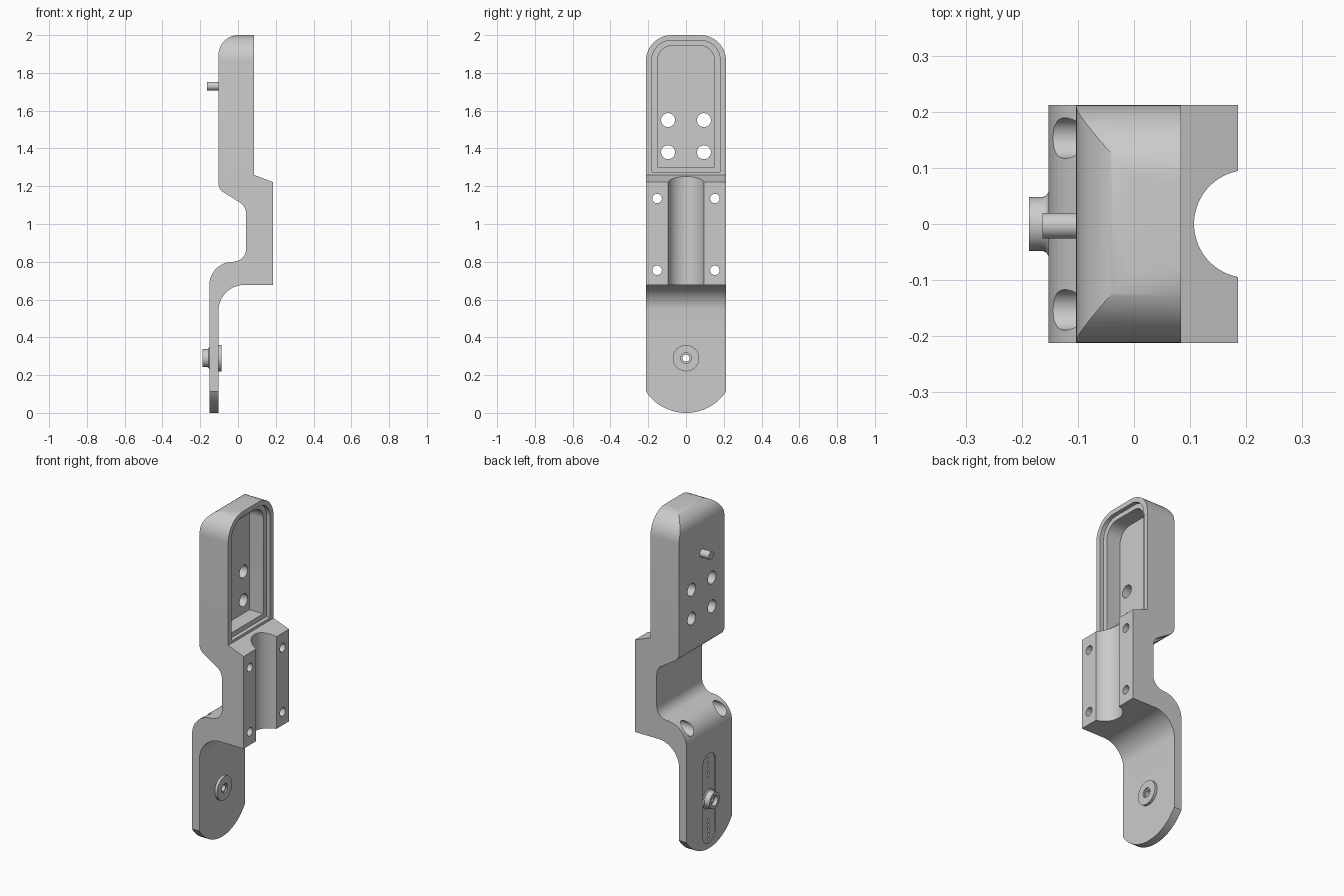
import bpy, bmesh
from math import sin, cos, tan, pi, radians
from mathutils import Vector

cube = bpy.data.objects.get("Cube")
if cube:
    bpy.data.objects.remove(cube, do_unlink=True)

GREY = (0.6, 0.6, 0.6, 1)
grey = bpy.data.materials.new("plain grey")
grey.use_nodes = True
grey.diffuse_color = GREY
grey.node_tree.nodes["Principled BSDF"].inputs["Base Color"].default_value = GREY


def make_object(name, bm):
    bmesh.ops.recalc_face_normals(bm, faces=bm.faces)
    mesh = bpy.data.meshes.new(name)
    bm.to_mesh(mesh)
    bm.free()
    mesh.materials.append(grey)
    ob = bpy.data.objects.new(name, mesh)
    bpy.context.collection.objects.link(ob)
    return ob


def rounded(corners, steps=12):
    """Outline from (u, v, radius) corners."""
    out = []
    for i, (u, v, r) in enumerate(corners):
        p = Vector((u, v))
        if r == 0:
            out.append(p)
            continue
        a = (Vector(corners[i - 1][:2]) - p).normalized()
        b = (Vector(corners[(i + 1) % len(corners)][:2]) - p).normalized()
        half = a.angle(b) / 2
        centre = p + (a + b).normalized() * r / sin(half)
        start = (p + a * r / tan(half) - centre).normalized()
        end = (p + b * r / tan(half) - centre).normalized()
        out += [centre + start.slerp(end, k / steps).normalized() * r for k in range(steps + 1)]
    return out


def circle(u, v, r, n=40):
    return [Vector((u + r * cos(2 * pi * k / n), v + r * sin(2 * pi * k / n))) for k in range(n)]


def prism(name, outline, axis, lo, hi):
    """Extrude an outline along the x, y or z axis."""
    place = {"x": lambda p, d: (d, p.x, p.y),
             "y": lambda p, d: (p.x, d, p.y),
             "z": lambda p, d: (p.x, p.y, d)}[axis]
    bm = bmesh.new()
    a = [bm.verts.new(place(p, lo)) for p in outline]
    b = [bm.verts.new(place(p, hi)) for p in outline]
    bm.faces.new(a)
    bm.faces.new(b)
    for i in range(len(a)):
        bm.faces.new((a[i - 1], a[i], b[i], b[i - 1]))
    return make_object(name, bm)


def lathe_x(name, profile, y, z, n=40):
    """Revolve a closed (x, radius) profile about a line along x."""
    bm = bmesh.new()
    rings = []
    for k in range(n):
        t = 2 * pi * k / n
        rings.append([bm.verts.new((x, y + r * cos(t), z + r * sin(t))) for x, r in profile])
    for k in range(n):
        for i in range(len(profile)):
            bm.faces.new((rings[k - 1][i - 1], rings[k - 1][i], rings[k][i], rings[k][i - 1]))
    return make_object(name, bm)


def combine(ob, tool, operation="DIFFERENCE"):
    mod = ob.modifiers.new(operation, "BOOLEAN")
    mod.operation = operation
    mod.solver = "EXACT"
    mod.object = tool
    bpy.context.view_layer.objects.active = ob
    bpy.ops.object.modifier_apply(modifier=mod.name)
    bpy.data.objects.remove(tool, do_unlink=True)


def drill(ob, y, z, r, lo, hi):
    combine(ob, prism("drill", circle(y, z, r), "x", lo, hi))


W = 0.212
PIVOT = 0.29
BACK, FACE = -0.152, -0.103

# Body: side profile intersected with the rounded outline
body = prism("bracket_body", rounded([
    (0.084, 2.05, 0), (0.084, 1.26, 0), (0.185, 1.222, 0), (0.185, 0.677, 0),
    (FACE, 0.677, 0.135), (FACE, -0.05, 0), (BACK, -0.05, 0), (BACK, 0.8, 0.124),
    (0.043, 0.8, 0.069), (0.043, 1.093, 0.07), (FACE, 1.184, 0.055),
    (FACE, 2, 0.105), (0.05, 2, 0), (0.05, 2.05, 0)]), "y", -0.3, 0.3)
R = 0.256
sweep = radians(56)
foot = [Vector((R * sin(t), R - R * cos(t)))
        for t in [sweep * (k / 16 - 1) for k in range(33)]]
foot[0].x, foot[-1].x = -W, W
outline = foot + rounded([(W, 1, 0), (W, 2, 0.135), (-W, 2, 0.135), (-W, 1, 0)])
combine(body, prism("outline", outline, "x", -0.4, 0.4), "INTERSECT")

# Pocket with a shallow stepped lip
for w, low, high, r, floor in [(0.181, 1.275, 1.972, 0.105, 0.06),
                               (0.151, 1.303, 1.945, 0.08, -0.03)]:
    shape = rounded([(w, low, 0), (w, high, r), (-w, high, r), (-w, low, 0)])
    combine(body, prism("pocket", shape, "x", floor, 0.3))

# Shaft channel in the clamp block
combine(body, prism("channel", circle(0.203, 0, 0.096, 64), "z", 0.5, 1.4))

# Holes in the pocket floor and counterbored clamp holes
for side in (-1, 1):
    for z in (1.38, 1.55):
        drill(body, side * 0.095, z, 0.037, -0.3, 0.02)
    for z in (0.755, 1.135):
        drill(body, side * 0.153, z, 0.025, -0.3, 0.3)
        drill(body, side * 0.153, z, 0.036, -0.3, 0.04)

# Shallow slot on the back of the foot with rows of small dimples
s = 0.06
slot = rounded([(s, PIVOT - 0.26, s * 0.99), (s, PIVOT + 0.27, s * 0.99),
                (-s, PIVOT + 0.27, s * 0.99), (-s, PIVOT - 0.26, s * 0.99)])
combine(body, prism("slot", slot, "x", -0.3, BACK + 0.006))
for side in (-1, 1):
    for k in range(5):
        drill(body, 0, PIVOT + side * (0.125 + 0.028 * k), 0.008, -0.3, BACK + 0.02)
drill(body, 0, PIVOT, 0.02, -0.3, 0)

# Pivot boss, washer and locating peg
boss = lathe_x("pivot_boss", [
    (-0.14, 0.019), (-0.165, 0.019), (-0.165, 0.03), (-0.187, 0.03), (-0.187, 0.048),
    (-0.162, 0.048), (-0.156, 0.051), (-0.152, 0.058), (-0.14, 0.058)], 0, PIVOT)
washer = lathe_x("pivot_washer", [
    (FACE - 0.01, 0.019), (-0.095, 0.019), (-0.095, 0.028), (-0.087, 0.028),
    (-0.087, 0.07), (FACE - 0.01, 0.07)], 0, PIVOT)
peg = prism("locating_peg", circle(-0.003, 1.73, 0.023), "x", -0.163, -0.09)

# Smooth shading with sharp edges kept
for ob in (body, boss, washer, peg):
    bpy.ops.object.select_all(action="DESELECT")
    ob.select_set(True)
    bpy.context.view_layer.objects.active = ob
    bpy.ops.object.shade_smooth_by_angle(angle=radians(30))
